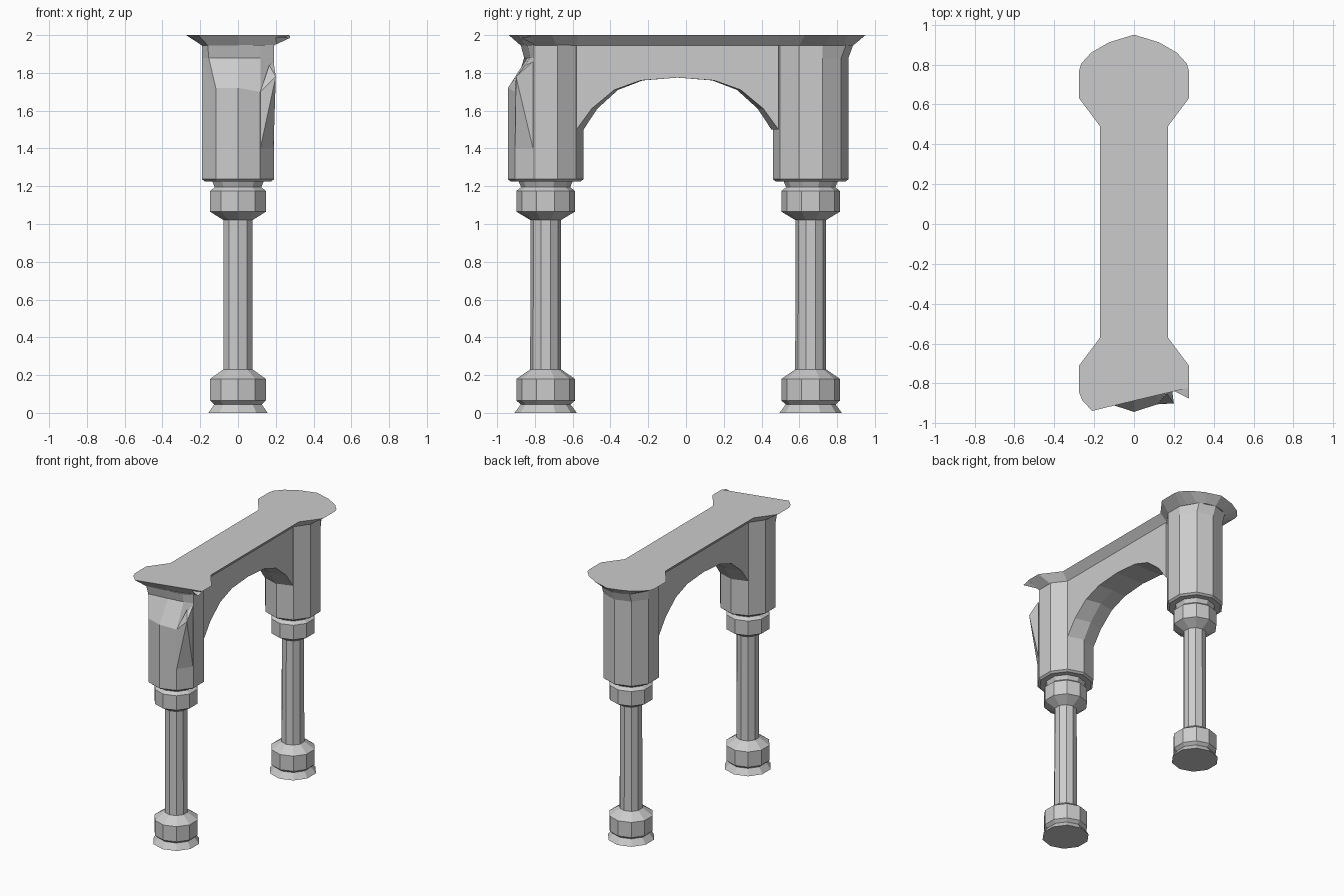
import bpy, bmesh
from math import sin, cos, radians

if "Cube" in bpy.data.objects:
    bpy.data.objects.remove(bpy.data.objects["Cube"])

SIDES = 10
FRONT, BACK = -0.743, 0.66


def make_object(name, bm):
    bmesh.ops.recalc_face_normals(bm, faces=bm.faces)
    mesh = bpy.data.meshes.new(name)
    bm.to_mesh(mesh)
    bm.free()
    obj = bpy.data.objects.new(name, mesh)
    bpy.context.collection.objects.link(obj)
    return obj


def loft(name, rings):
    """Join closed rings of equal length and cap both ends."""
    bm = bmesh.new()
    loops = [[bm.verts.new(p) for p in ring] for ring in rings]
    n = len(loops[0])
    for a, b in zip(loops, loops[1:]):
        for i in range(n):
            j = (i + 1) % n
            bm.faces.new((a[i], a[j], b[j], b[i]))
    bm.faces.new(loops[0][::-1])
    bm.faces.new(loops[-1])
    return make_object(name, bm)


def hull(name, points):
    bm = bmesh.new()
    for p in points:
        bm.verts.new(p)
    bmesh.ops.convex_hull(bm, input=bm.verts)
    return make_object(name, bm)


def ring(cy, r, z):
    """Ten-sided ring; corner 0 points to the front, corners run towards +x."""
    return [(r * sin(radians(36 * i)), cy - r * cos(radians(36 * i)), z)
            for i in range(SIDES)]


# Turned columns: foot, lower drum, shaft, upper drum, neck
profile = [(0.165, 0), (0.132, 0.045), (0.155, 0.065), (0.155, 0.18),
           (0.082, 0.23), (0.08, 1.02), (0.155, 1.065), (0.155, 1.175),
           (0.13, 1.195), (0.145, 1.23)]
for label, cy in (("front", FRONT), ("back", BACK)):
    loft(label + "_column", [ring(cy, r, z) for r, z in profile])

# Back pier, flaring outwards under the cornice
flare = [(x, y + (0.025 if y > 0.8 else 0), z) for x, y, z in ring(BACK, 0.2, 1.947)]
loft("back_pier", [ring(BACK, 0.185, 1.225), ring(BACK, 0.2, 1.237),
                   ring(BACK, 0.2, 1.88), flare])

# Front pier, with its upper front broken away
break_low = ring(FRONT, 0.2, 1.8)
break_high = ring(FRONT, 0.2, 1.88)
pier_top = ring(FRONT, 0.2, 1.947)
for i, z in ((0, 1.72), (1, 1.70), (2, 1.76), (9, 1.72), (8, 1.84)):
    break_low[i] = (*break_low[i][:2], z)
for i, x, y in ((0, 0, -0.84), (1, 0.12, -0.825), (9, -0.155, -0.857)):
    break_high[i] = (x, y, 1.88)
for i, x, y in ((0, 0, -0.855), (1, 0.12, -0.84), (9, -0.16, -0.875)):
    pier_top[i] = (x, y, 1.947)
loft("front_pier", [ring(FRONT, 0.185, 1.225), ring(FRONT, 0.2, 1.237),
                    break_low, break_high, pier_top])

# Jagged stone pieces beside the break
hull("pier_chip", [(0.118, -0.905, 1.4), (0.118, -0.905, 1.7), (0.2, -0.9, 1.78),
                   (0.188, -0.81, 1.4), (0.188, -0.81, 1.86), (0.165, -0.85, 1.84)])
hull("cornice_chip", [(0.275, -0.82, 1.995), (0.275, -0.875, 1.985),
                      (0.2, -0.838, 1.99), (0.2, -0.8, 1.95)])

# Arched beam: soffit edges and a slightly narrower centre line
MID, W, TOP = -0.045, 0.118, 1.947
half = [(0.535, 0.497, 1.5), (0.455, 0.425, 1.61), (0.335, 0.315, 1.71),
        (0.195, 0.185, 1.76)]
arch = ([(-e, -c, z) for e, c, z in half] + [(0, 0, 1.775)]
        + [(e, c, z) for e, c, z in reversed(half)])
loft("arched_beam", [[(-W, MID + e, TOP), (-W, MID + e, z), (0, MID + c, z),
                      (W, MID + e, z), (W, MID + e, TOP)] for e, c, z in arch])

# Cornice: (lower x, lower y, upper x, upper y) round the outline
back_half = [(0.118, 0.498, 0.17, 0.49), (0.19, 0.6, 0.275, 0.63),
             (0.19, 0.73, 0.275, 0.77), (0.165, 0.775, 0.265, 0.805),
             (0.125, 0.835, 0.215, 0.86), (0.07, 0.87, 0.125, 0.912)]
front_end = [(-0.118, -0.583, -0.17, -0.57), (-0.19, -0.685, -0.275, -0.71),
             (-0.19, -0.8, -0.275, -0.845), (-0.18, -0.84, -0.26, -0.885),
             (-0.16, -0.875, -0.21, -0.938), (0, -0.855, 0, -0.887),
             (0.19, -0.805, 0.275, -0.822), (0.19, -0.685, 0.275, -0.71),
             (0.118, -0.583, 0.17, -0.57)]
outline = (front_end + back_half + [(0, 0.885, 0, 0.95)]
           + [(-a, b, -c, d) for a, b, c, d in reversed(back_half)])
loft("cornice", [[(a, b, 1.945) for a, b, c, d in outline],
                 [(c, d, 2.0) for a, b, c, d in outline]])
